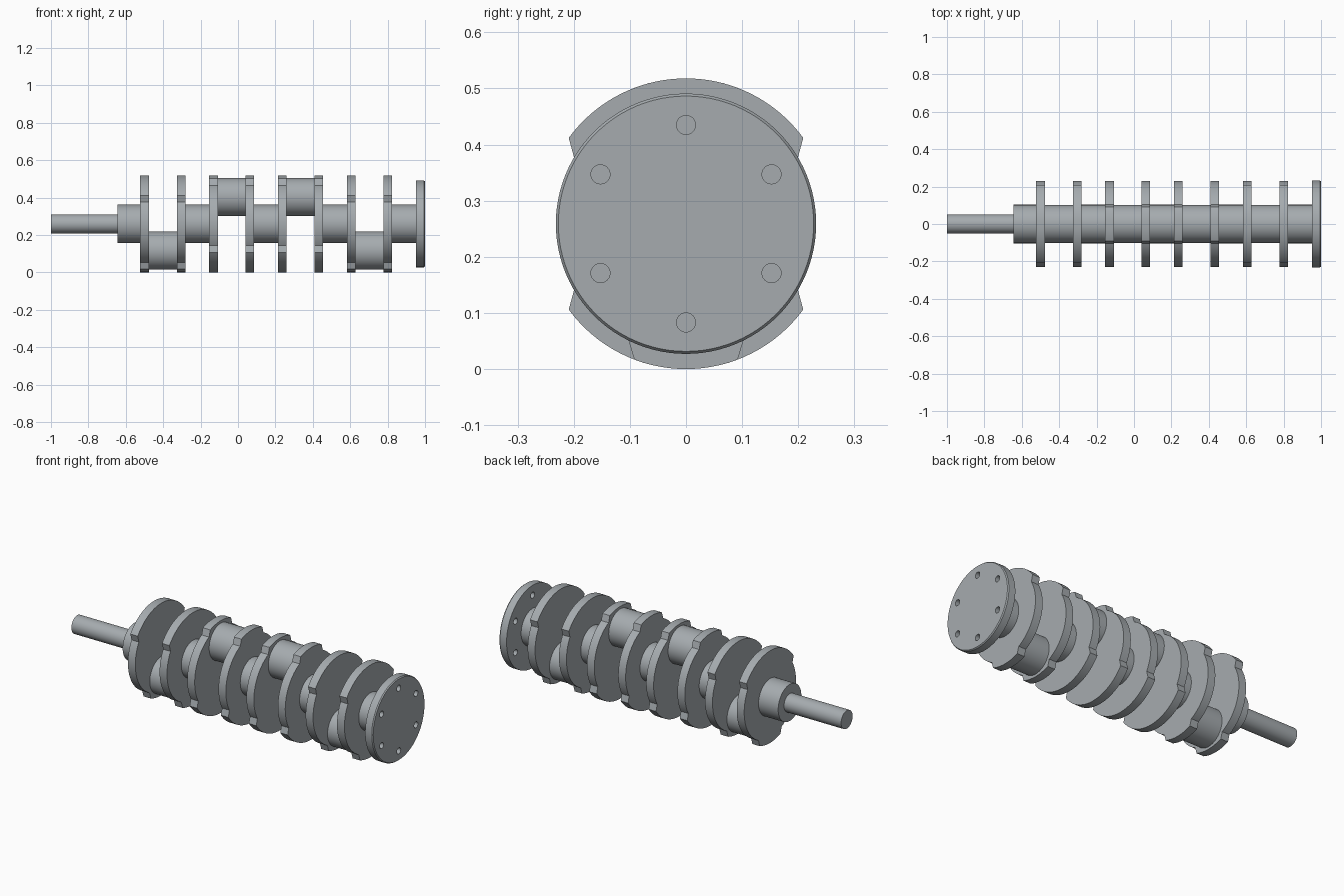
import bpy, bmesh, math

if "Cube" in bpy.data.objects:
    bpy.data.objects.remove(bpy.data.objects["Cube"])

AXIS = 0.259      # height of the rotation axis
THROW = 0.143     # crank pin offset from the axis

steel = bpy.data.materials.new("steel_grey")
steel.diffuse_color = (0.38, 0.41, 0.43, 1)
steel.use_nodes = True
steel.node_tree.nodes["Principled BSDF"].inputs["Base Color"].default_value = steel.diffuse_color


def extrude_x(name, sections):
    """Solid from (x, [(y, z), ...]) sections joined along x."""
    bm = bmesh.new()
    rings = [[bm.verts.new((x, y, z)) for y, z in pts] for x, pts in sections]
    n = len(rings[0])
    for a, b in zip(rings, rings[1:]):
        for i in range(n):
            j = (i + 1) % n
            bm.faces.new((a[i], a[j], b[j], b[i]))
    bm.faces.new(rings[0])
    bm.faces.new(rings[-1])
    bmesh.ops.recalc_face_normals(bm, faces=bm.faces)
    mesh = bpy.data.meshes.new(name)
    bm.to_mesh(mesh)
    bm.free()
    mesh.materials.append(steel)
    ob = bpy.data.objects.new(name, mesh)
    bpy.context.collection.objects.link(ob)
    return ob


def circle(r, y=0.0, z=AXIS, n=64):
    return [(y + r * math.cos(2 * math.pi * i / n),
             z + r * math.sin(2 * math.pi * i / n)) for i in range(n)]


def rod(name, x0, x1, r, y=0.0, z=AXIS, n=64):
    c = circle(r, y, z, n)
    return extrude_x(name, [(x0, c), (x1, c)])


def smooth(ob):
    bpy.ops.object.select_all(action='DESELECT')
    ob.select_set(True)
    bpy.context.view_layer.objects.active = ob
    bpy.ops.object.shade_smooth_by_angle(angle=math.radians(25))


def web_profile(pin_dir):
    """Disc with a wide counterweight arc opposite the pin and a narrow arc at it."""
    R, r = 0.259, 0.2305

    def arc(rad, a0, a1, n):
        return [(rad * math.cos(a0 + (a1 - a0) * i / n),
                 rad * math.sin(a0 + (a1 - a0) * i / n)) for i in range(n + 1)]
    weight_out, weight_in = math.acos(0.209 / R), math.acos(0.199 / r)
    pin_out, pin_in = math.acos(0.092 / R), math.acos(0.103 / r)
    pi = math.pi
    pts = (arc(R, weight_out, pi - weight_out, 32)
           + arc(r, pi - weight_in, pi + pin_in, 28)
           + arc(R, pi + pin_out, 2 * pi - pin_out, 14)
           + arc(r, 2 * pi - pin_in, 2 * pi + weight_in, 28))
    return [(y, AXIS - pin_dir * z) for y, z in pts]


parts = [rod("nose_shaft", -1.0, -0.645, 0.051)]

# main journals on the axis
for i, (a, b) in enumerate([(-0.645, -0.522), (-0.28, -0.153), (0.086, 0.215),
                            (0.454, 0.583), (0.822, 0.955)]):
    parts.append(rod(f"main_journal_{i + 1}", a, b, 0.103))

# crank throws: two webs around an offset pin (left web start, right web start, direction)
W = 0.046
for i, (a, b, d) in enumerate([(-0.523, -0.326, -1), (-0.154, 0.04, 1),
                               (0.214, 0.409, 1), (0.582, 0.777, -1)]):
    prof = web_profile(d)
    for side, x in (("left", a), ("right", b)):
        parts.append(extrude_x(f"web_{i + 1}_{side}", [(x, prof), (x + W, prof)]))
    parts.append(rod(f"crank_pin_{i + 1}", a + W, b, 0.102, z=AXIS + d * THROW))

# flange with chamfered rim and six through holes
flange = extrude_x("flange", [(0.953, circle(0.232, n=96)), (0.994, circle(0.232, n=96)),
                              (1.0, circle(0.2275, n=96))])
for i in range(6):
    a = math.radians(90 + 60 * i)
    cutter = rod("hole_cutter", 0.9, 1.1, 0.017, 0.176 * math.cos(a),
                 AXIS + 0.176 * math.sin(a), 24)
    cutter.hide_render = True
    mod = flange.modifiers.new("hole", 'BOOLEAN')
    mod.operation = 'DIFFERENCE'
    mod.solver = 'EXACT'
    mod.object = cutter
    bpy.context.view_layer.objects.active = flange
    bpy.ops.object.modifier_apply(modifier=mod.name)
    bpy.data.objects.remove(cutter)
parts.append(flange)

for ob in parts:
    smooth(ob)
